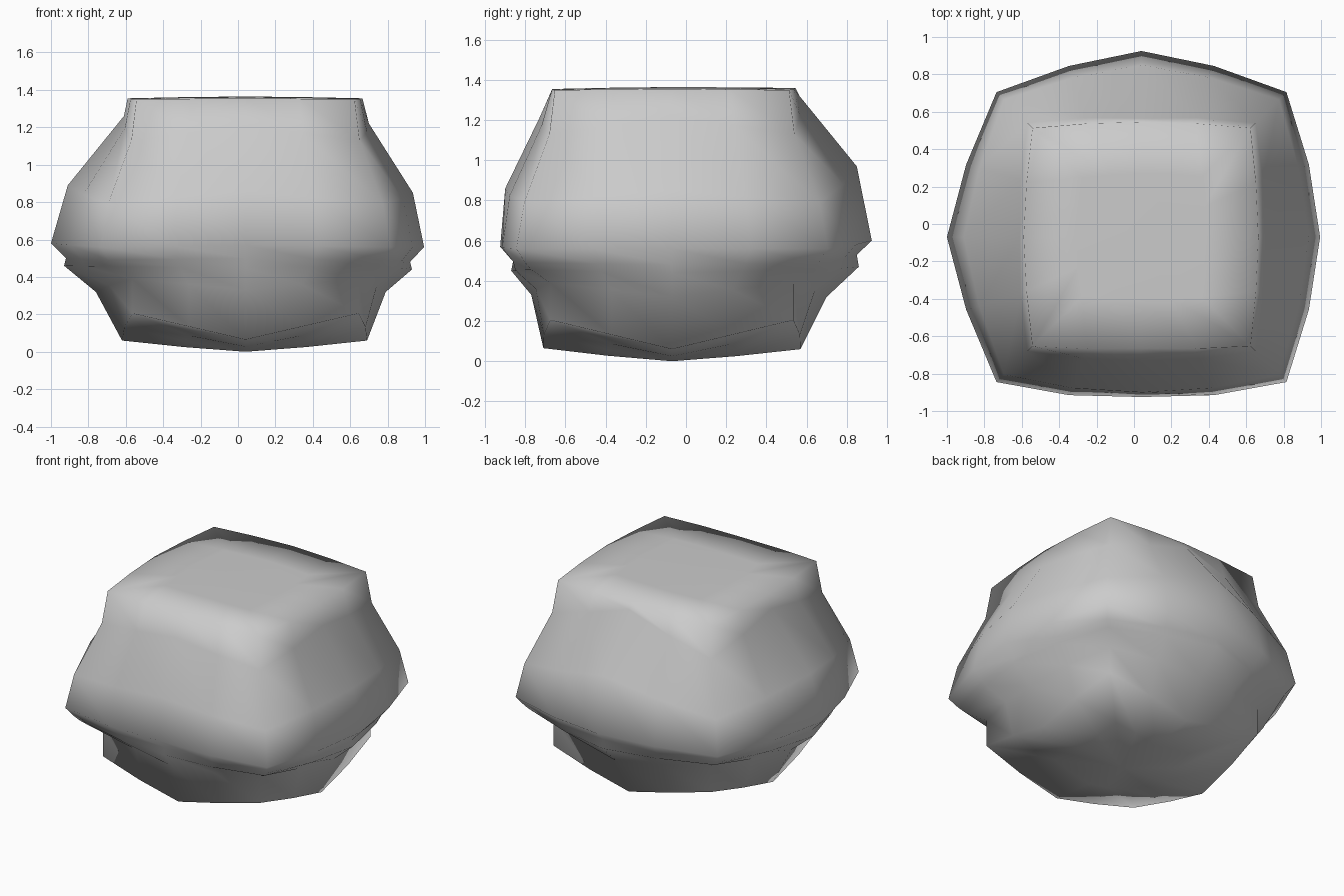
import bpy, bmesh
from mathutils import Vector

if "Cube" in bpy.data.objects:
    bpy.data.objects.remove(bpy.data.objects["Cube"])

CENTRE = Vector((0.04, -0.07, 0))

# Corner profile: half width, height (top rim down to the base edge)
CORNER = [(.583, 1.35), (.61, 1.13), (.735, .79), (.775, .56),
          (.73, .49), (.70, .455), (.605, .39), (.605, .205)]

# Middle-of-side profiles: distance from origin, height, same levels
FRONT = [(.665, 1.355), (.73, 1.21), (.90, .86), (.925, .57),
         (.86, .50), (.87, .45), (.77, .33), (.71, .065)]
RIGHT = [(.665, 1.355), (.70, 1.22), (.935, .85), (.995, .56),
         (.92, .48), (.93, .44), (.79, .32), (.69, .06)]
BACK = [(.545, 1.36), (.565, 1.32), (.85, .97), (.925, .60),
        (.85, .53), (.86, .47), (.70, .32), (.57, .06)]
LEFT = [(.59, 1.355), (.61, 1.26), (.91, .89), (1.0, .58),
        (.92, .50), (.93, .46), (.76, .32), (.62, .06)]
BULGE = [.008, .015, .025, .03, .03, .03, .025, .015]

SIDES = [(Vector((0, -1, 0)), FRONT), (Vector((1, 0, 0)), RIGHT),
         (Vector((0, 1, 0)), BACK), (Vector((-1, 0, 0)), LEFT)]


def ring_points(level):
    """Sixteen points: corner, quarter, middle, quarter for each side."""
    points = []
    half, zc = CORNER[level]
    for out, profile in SIDES:
        along = Vector((0, 0, 1)).cross(out)
        mid, zm = profile[level]
        mid -= CENTRE.dot(out)
        for s in (-1, -.5, 0, .5):
            w = 1 - abs(s)
            extra = BULGE[level] if abs(s) == .5 else 0
            p = CENTRE + along * half * s + out * (half + (mid - half) * w + extra)
            p.z = zc + (zm - zc) * w
            points.append(p)
    return points


def inset(points, zmid, factor, blend):
    """Shrunken copy of a ring used to dome the end caps."""
    result = []
    for p in points:
        q = CENTRE.lerp(p, factor)
        q.z = zmid + (p.z - zmid) * blend
        result.append(q)
    return result


rings = [ring_points(i) for i in range(len(CORNER))]
rings.insert(0, inset(rings[0], 1.365, .55, .4))
rings.append(inset(rings[-1], 0, .5, .42))

# Bulging body with its flat top, lip and domed base
bm = bmesh.new()
loops = [[bm.verts.new(p) for p in ring] for ring in rings]
for a, b in zip(loops, loops[1:]):
    for i in range(16):
        j = (i + 1) % 16
        bm.faces.new((a[i], b[i], b[j], a[j]))
for loop, z in ((loops[0], 1.365), (loops[-1], 0)):
    hub = bm.verts.new((CENTRE.x, CENTRE.y, z))
    for i in range(16):
        bm.faces.new((loop[i], loop[(i + 1) % 16], hub))
bmesh.ops.recalc_face_normals(bm, faces=bm.faces)
for f in bm.faces:
    f.smooth = True

mesh = bpy.data.meshes.new("rounded_body")
bm.to_mesh(mesh)
bm.free()
bpy.context.collection.objects.link(bpy.data.objects.new("rounded_body", mesh))
